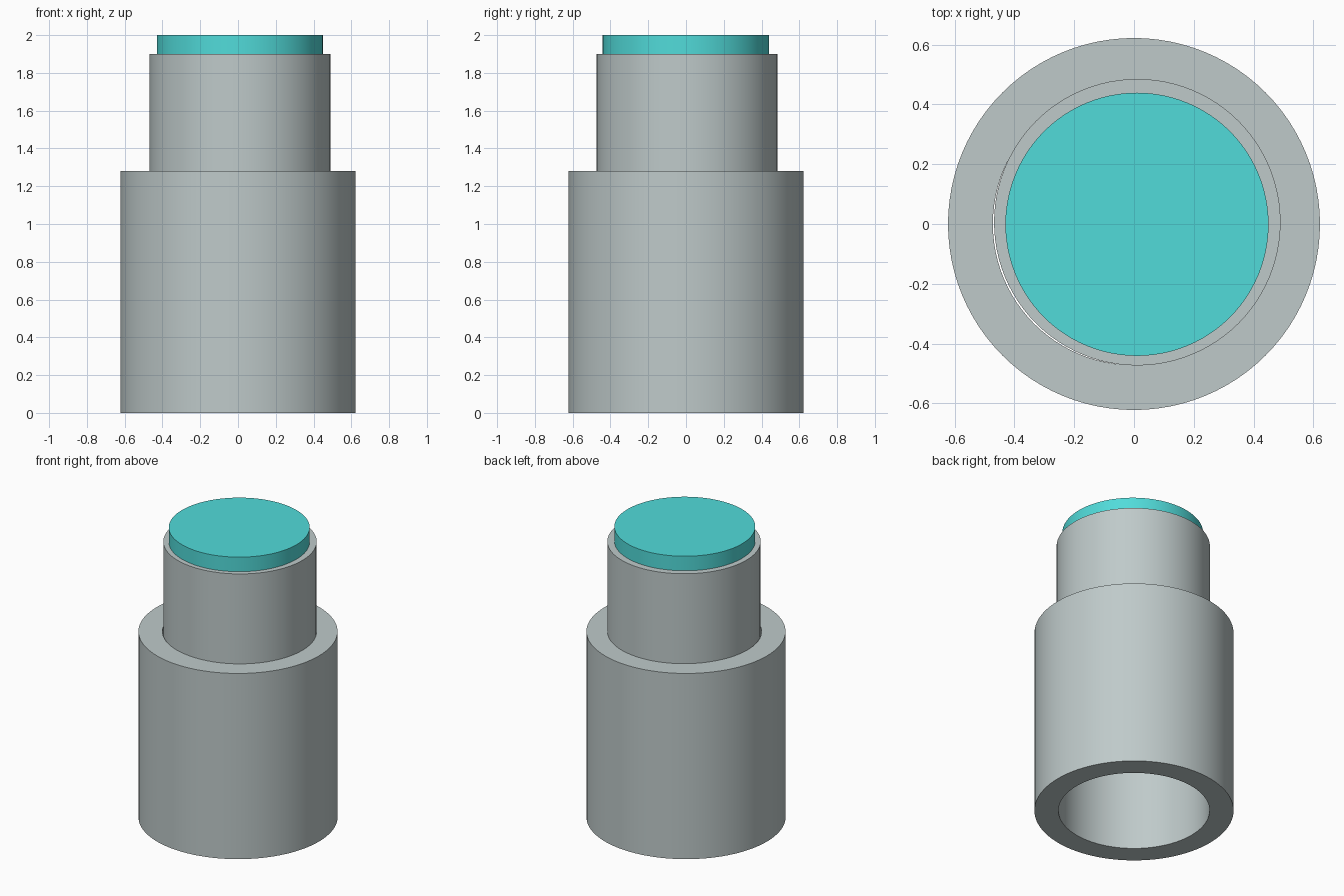
import bpy, bmesh, math

if "Cube" in bpy.data.objects:
    bpy.data.objects.remove(bpy.data.objects["Cube"])

SIDES = 96


def material(name, rgb):
    m = bpy.data.materials.new(name)
    m.diffuse_color = (*rgb, 1.0)
    m.use_nodes = True
    m.node_tree.nodes["Principled BSDF"].inputs["Base Color"].default_value = m.diffuse_color
    return m


grey = material("grey metal", (0.52, 0.59, 0.59))
teal = material("teal", (0.083, 0.71, 0.70))


def lathe(name, profile, centre, mat):
    """Spin a closed (radius, z) profile around a vertical axis at centre."""
    bm = bmesh.new()
    rings = []
    for r, z in profile:
        if r == 0:
            rings.append([bm.verts.new((0, 0, z))] * SIDES)
        else:
            rings.append([bm.verts.new((r * math.cos(2 * math.pi * i / SIDES),
                                        r * math.sin(2 * math.pi * i / SIDES), z))
                          for i in range(SIDES)])
    for k in range(len(rings)):
        a, b = rings[k], rings[(k + 1) % len(rings)]
        for i in range(SIDES):
            j = (i + 1) % SIDES
            quad = list(dict.fromkeys((a[i], a[j], b[j], b[i])))
            if len(quad) > 2:
                bm.faces.new(quad)
    bmesh.ops.recalc_face_normals(bm, faces=bm.faces)
    mesh = bpy.data.meshes.new(name)
    bm.to_mesh(mesh)
    bm.free()
    ob = bpy.data.objects.new(name, mesh)
    ob.location = (*centre, 0)
    mesh.materials.append(mat)
    bpy.context.collection.objects.link(ob)
    bpy.ops.object.select_all(action='DESELECT')
    ob.select_set(True)
    bpy.context.view_layer.objects.active = ob
    bpy.ops.object.shade_smooth_by_angle(angle=math.radians(30))
    return ob


def cylinder(name, r, z0, z1, centre, mat):
    return lathe(name, [(0, z0), (r, z0), (r, z1), (0, z1)], centre, mat)


# open outer sleeve
lathe("outer_sleeve", [(0.472, 0), (0.622, 0), (0.622, 1.28), (0.472, 1.28)],
      (0, 0), grey)
# plunger sliding in the sleeve, slightly off centre
cylinder("plunger", 0.479, 1.0, 1.9, (0.011, 0.006), grey)
# coloured cap on top of the plunger
cylinder("cap", 0.44, 1.8, 2.0, (0.01, -0.001), teal)
